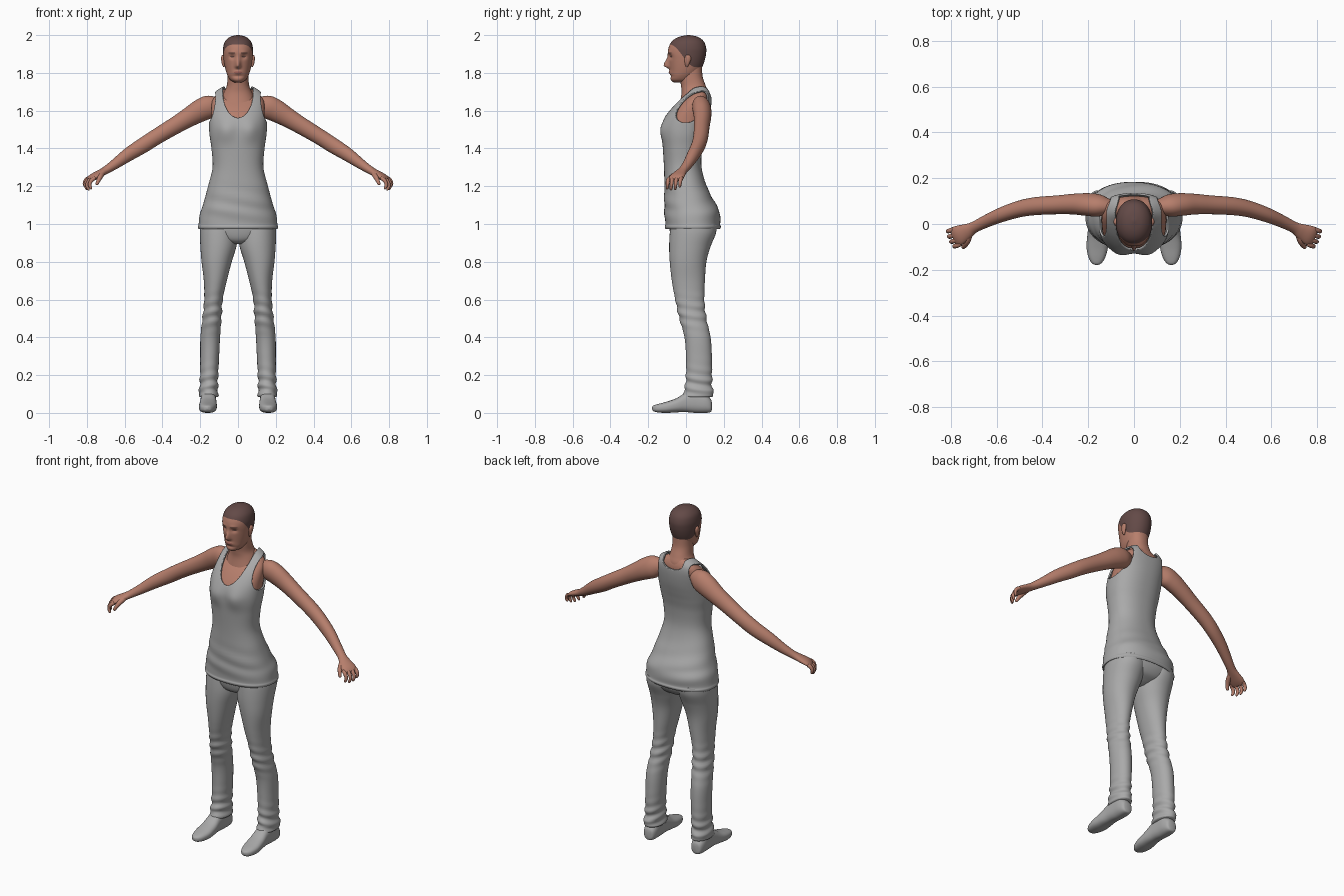
import bpy, bmesh, math
from mathutils import Vector


def material(name, rgb):
    m = bpy.data.materials.new(name)
    m.diffuse_color = (*rgb, 1)
    return m


SKIN = material("skin", (0.47, 0.21, 0.15))
HAIR = material("hair", (0.125, 0.068, 0.063))
CLOTH = material("grey_cloth", (0.40, 0.40, 0.40))
EYE = material("eye_dark", (0.12, 0.06, 0.05))
LIP = material("lip", (0.36, 0.13, 0.105))


def gauss(v, s):
    return math.exp(-(v / s) ** 2)


def smooth(a, b, v):
    t = min(1, max(0, (v - a) / (b - a)))
    return t * t * (3 - 2 * t)


def spline(rows, steps=6):
    """Catmull-Rom through rows of numbers."""
    out = []
    for i in range(len(rows) - 1):
        p0, p1, p2 = rows[max(i - 1, 0)], rows[i], rows[i + 1]
        p3 = rows[min(i + 2, len(rows) - 1)]
        for k in range(steps):
            t = k / steps
            out.append([0.5 * (2 * b + (c - a) * t + (2 * a - 5 * b + 4 * c - d) * t * t
                               + (3 * b - a - 3 * c + d) * t ** 3)
                        for a, b, c, d in zip(p0, p1, p2, p3)])
    return out + [list(rows[-1])]


def oval(segs, n=2.0):
    def sp(v):
        return math.copysign(abs(v) ** (2 / n), v)
    return [(sp(math.cos(2 * math.pi * i / segs)), sp(math.sin(2 * math.pi * i / segs)))
            for i in range(segs)]


def column(rows, segs=64, n=2.2, steps=6):
    """Rings stacked in z from rows of (z, centre x, half width, front y, back y)."""
    return [[Vector((cx + rx * c, (yf + yb) / 2 + (yb - yf) / 2 * s, z)) for c, s in oval(segs, n)]
            for z, cx, rx, yf, yb in spline(rows, steps)]


ACROSS = Vector((0.45, 0.89, 0)).normalized()


def tube(rows, segs=32, steps=6):
    """Rings along a path from rows of (x, y, z, thickness radius, width radius)."""
    pts = spline(rows, steps)
    cen = [Vector(p[:3]) for p in pts]
    rings = []
    for i, p in enumerate(pts):
        t = (cen[min(i + 1, len(pts) - 1)] - cen[max(i - 1, 0)]).normalized()
        h = (ACROSS - t * ACROSS.dot(t)).normalized()
        v = h.cross(t)
        rings.append([cen[i] + h * c * p[4] + v * s * p[3] for c, s in oval(segs)])
    return rings


def cut(bm, f):
    """Split faces exactly along the line f = 0."""
    val = {v: f(v.co) for v in bm.verts}
    new = []
    for e in list(bm.edges):
        a, b = e.verts
        if val[a] * val[b] < 0:
            new.append(bmesh.utils.edge_split(e, a, val[a] / (val[a] - val[b]))[1])
    if new:
        bmesh.ops.connect_verts(bm, verts=new)


def build(name, rings, mats, warp=None, caps=True, mirror=False, paint=(), remove=None):
    bm = bmesh.new()
    grid = [[bm.verts.new(warp(p) if warp else p) for p in r] for r in rings]
    n = len(rings[0])
    for a, b in zip(grid, grid[1:]):
        for i in range(n):
            j = (i + 1) % n
            bm.faces.new((a[i], a[j], b[j], b[i]))
    if caps:
        bm.faces.new(grid[0][::-1])
        bm.faces.new(grid[-1])
    bmesh.ops.recalc_face_normals(bm, faces=bm.faces)
    for index, f in paint:
        cut(bm, f)
        for face in bm.faces:
            if f(face.calc_center_median()) > 0:
                face.material_index = index
    if remove:
        cut(bm, remove)
        gone = [f for f in bm.faces if remove(f.calc_center_median()) > 0]
        bmesh.ops.delete(bm, geom=gone, context='FACES')
    for f in bm.faces:
        f.smooth = True
    me = bpy.data.meshes.new(name)
    bm.to_mesh(me)
    bm.free()
    for m in mats:
        me.materials.append(m)
    ob = bpy.data.objects.new(name, me)
    bpy.context.collection.objects.link(ob)
    if mirror:
        ob.modifiers.new("mirror", 'MIRROR').use_clip = False
    return ob


# Head: skull loft with nose, eye sockets, lips and a painted hair cap
def face_warp(p):
    if p.y < -0.02:
        w = smooth(-0.02, -0.06, p.y)
        ax = abs(p.x)
        nose = 0.030 * gauss(p.x, 0.013) * gauss(p.z - 1.838, 0.036 if p.z > 1.838 else 0.013)
        lips = 0.007 * gauss(p.x, 0.022) * gauss(p.z - 1.803, 0.010)
        brow = 0.004 * gauss(ax - 0.03, 0.02) * gauss(p.z - 1.908, 0.010)
        socket = 0.010 * gauss(ax - 0.031, 0.016) * gauss(p.z - 1.886, 0.013)
        crease = 0.005 * gauss(p.x, 0.03) * gauss(p.z - 1.783, 0.008)
        p.y -= w * (nose + lips + brow - socket - crease)
    return p


def spot(cx, cz, rx, rz):
    return lambda p: (1 - ((abs(p.x) - cx) / rx) ** 2 - ((p.z - cz) / rz) ** 2) if p.y < -0.03 else -1


head = [(1.750, 0, .020, -.066, .02), (1.762, 0, .040, -.080, .035), (1.785, 0, .055, -.084, .055),
        (1.81, 0, .064, -.085, .075), (1.84, 0, .071, -.088, .09), (1.87, 0, .076, -.091, .10),
        (1.90, 0, .079, -.095, .106), (1.93, 0, .079, -.093, .107), (1.96, 0, .072, -.080, .098),
        (1.98, 0, .057, -.059, .081), (1.993, 0, .036, -.030, .056), (2.0, 0, .006, .008, .020)]
build("head", column(head, 96, 2.1, 8), [SKIN, HAIR, EYE, LIP], face_warp, paint=[
    (1, lambda p: p.z - 1.83 - 0.12 * smooth(0.05, -0.085, p.y)),
    (2, spot(0.031, 1.886, 0.012, 0.0045)),
    (2, spot(0.032, 1.905, 0.016, 0.0025)),
    (3, spot(0, 1.803, 0.021, 0.0075))])
ear = [(1.83, .074, .003, .0, .008), (1.845, .077, .008, -.005, .016), (1.87, .080, .009, -.008, .026),
       (1.888, .080, .008, -.004, .024), (1.896, .078, .002, .004, .014)]
build("ear", column(ear, 24, 2), [SKIN], mirror=True)

# Neck
build("neck", column([(1.63, 0, .10, -.035, .115), (1.69, 0, .078, -.024, .118), (1.73, 0, .060, -.026, .105),
                      (1.78, 0, .055, -.032, .088), (1.84, 0, .055, -.02, .085)]), [SKIN])

# Upper body and tank top share one profile
torso = [(.975, 0, .205, -.103, .174), (.985, 0, .208, -.108, .180), (1.0, 0, .204, -.105, .176),
         (1.05, 0, .198, -.109, .177), (1.1, 0, .181, -.111, .155), (1.2, 0, .154, -.110, .105),
         (1.3, 0, .130, -.112, .078), (1.4, 0, .136, -.118, .081), (1.47, 0, .146, -.122, .095),
         (1.52, 0, .149, -.120, .108), (1.57, 0, .150, -.104, .120), (1.62, 0, .150, -.070, .128),
         (1.66, 0, .145, -.032, .131), (1.69, 0, .125, .0, .129), (1.715, 0, .092, .02, .120),
         (1.732, 0, .058, .03, .108)]


def bust(p):
    if p.y < 0:
        p.y -= 0.015 * gauss(abs(p.x) - 0.065, 0.045) * gauss(p.z - 1.495, 0.055)
    # soft cloth folds round the hips
    w = gauss(p.z - 1.1, 0.08)
    p.y += 0.003 * w * math.sin(70 * p.z + 14 * p.x)
    return p


def openings(p):
    """Positive inside the neckline or the arm holes."""
    back = smooth(0.05, 0.12, p.y)
    depth = 0.14 - 0.105 * back
    width = 0.08 - 0.015 * back
    neck = 1 - (p.x / width) ** 2 - (min(0, p.z - 1.70) / depth) ** 2
    rx = 0.077 + 0.02 * back
    arm = 1 - (min(0, abs(p.x) - 0.195) / rx) ** 2 - (min(0, p.z - 1.67) / 0.165) ** 2
    return max(neck, arm)


skin_rows = [(z - .008, c, r - .009, f + .009, b - .009) for z, c, r, f, b in torso if z > 1.35]
build("upper_body", column(skin_rows, 96, 2.3), [SKIN], bust)
top = build("tank_top", column(torso, 96, 2.3), [CLOTH], bust, caps=False, remove=openings)
sol = top.modifiers.new("thickness", 'SOLIDIFY')
sol.thickness, sol.offset = 0.009, 0

# Arms running into the palms
arm = [(.10, .075, 1.635, .035, .028), (.15, .08, 1.622, .060, .047), (.20, .085, 1.600, .060, .049),
       (.26, .087, 1.565, .052, .045), (.33, .084, 1.523, .046, .041), (.43, .078, 1.463, .042, .039),
       (.50, .066, 1.418, .041, .036), (.58, .040, 1.368, .036, .032), (.65, .010, 1.318, .027, .027),
       (.70, -.015, 1.285, .021, .025), (.73, -.032, 1.268, .019, .034), (.765, -.049, 1.250, .017, .043),
       (.785, -.058, 1.237, .011, .040), (.79, -.06, 1.234, .004, .03)]
build("arm", tube(arm), [SKIN], mirror=True)

# Curled fingers and thumb
for k, (name, size) in enumerate([("index", .95), ("middle", 1.05), ("ring", 1.0), ("little", .8)]):
    base = Vector((.774, -.055, 1.243)) + ACROSS * (-.036 + .024 * k)
    curl = [(0, 0, 0, .010), (.018, -.008, -.012, .0105), (.029, -.011, -.035, .009),
            (.022, -.013, -.056, .007), (.018, -.014, -.061, .002)]
    rows = [(*(base + size * Vector(c[:3])), c[3], c[3]) for c in curl]
    build(name + "_finger", tube(rows, 14, 4), [SKIN], mirror=True)
thumb = [(.715, -.035, 1.272, .014, .014), (.728, -.072, 1.252, .014, .014), (.738, -.092, 1.232, .011, .011),
         (.747, -.102, 1.212, .008, .008), (.749, -.104, 1.207, .002, .002)]
build("thumb", tube(thumb, 14, 4), [SKIN], mirror=True)


# Trousers: hips and two legs with folds at knee and ankle
def folds(p):
    w = gauss(p.z - 0.15, 0.07) + 0.9 * gauss(p.z - 0.53, 0.07)
    d = 0.0045 * w * math.sin(115 * p.z + 25 * p.x + 18 * p.y)
    return p + Vector((p.x - 0.15, p.y - 0.06, 0)).normalized() * d


leg = [(.085, .156, .048, -.008, .140), (.092, .156, .052, -.014, .146), (.115, .156, .050, -.012, .144),
       (.14, .155, .048, -.005, .138), (.2, .153, .048, .0, .138), (.3, .150, .050, .0, .137),
       (.4, .147, .052, -.008, .130), (.5, .138, .050, -.035, .108), (.6, .130, .049, -.057, .097),
       (.7, .120, .061, -.075, .100), (.8, .113, .080, -.086, .108), (.88, .104, .095, -.089, .130),
       (.95, .101, .101, -.086, .158), (1.0, .1, .098, -.08, .163)]
build("trouser_leg", column(leg, 56, 2.1, 10), [CLOTH], folds, mirror=True)
build("trouser_hips", column([(.893, 0, .03, -.03, .07), (.905, 0, .09, -.06, .10), (.93, 0, .16, -.078, .140),
                              (.98, 0, .199, -.088, .164), (1.05, 0, .185, -.09, .16)], 64, 2.2), [CLOTH])

# Shoes: rows of (y, half width, top, bottom)
shoe = [(.137, .012, .055, .018), (.130, .030, .075, .004), (.10, .040, .105, .0), (.05, .041, .120, .0),
        (.0, .042, .108, .004), (-.05, .046, .078, .003), (-.10, .047, .060, .0), (-.145, .037, .048, .002),
        (-.170, .022, .040, .008), (-.179, .006, .032, .018)]
rings = [[Vector((.157 + .006 * smooth(0, -.18, y) + w * c, y, (t + b) / 2 + (t - b) / 2 * s))
          for c, s in oval(40, 2.5)] for y, w, t, b in spline(shoe)]
build("shoe", rings, [CLOTH], mirror=True)
